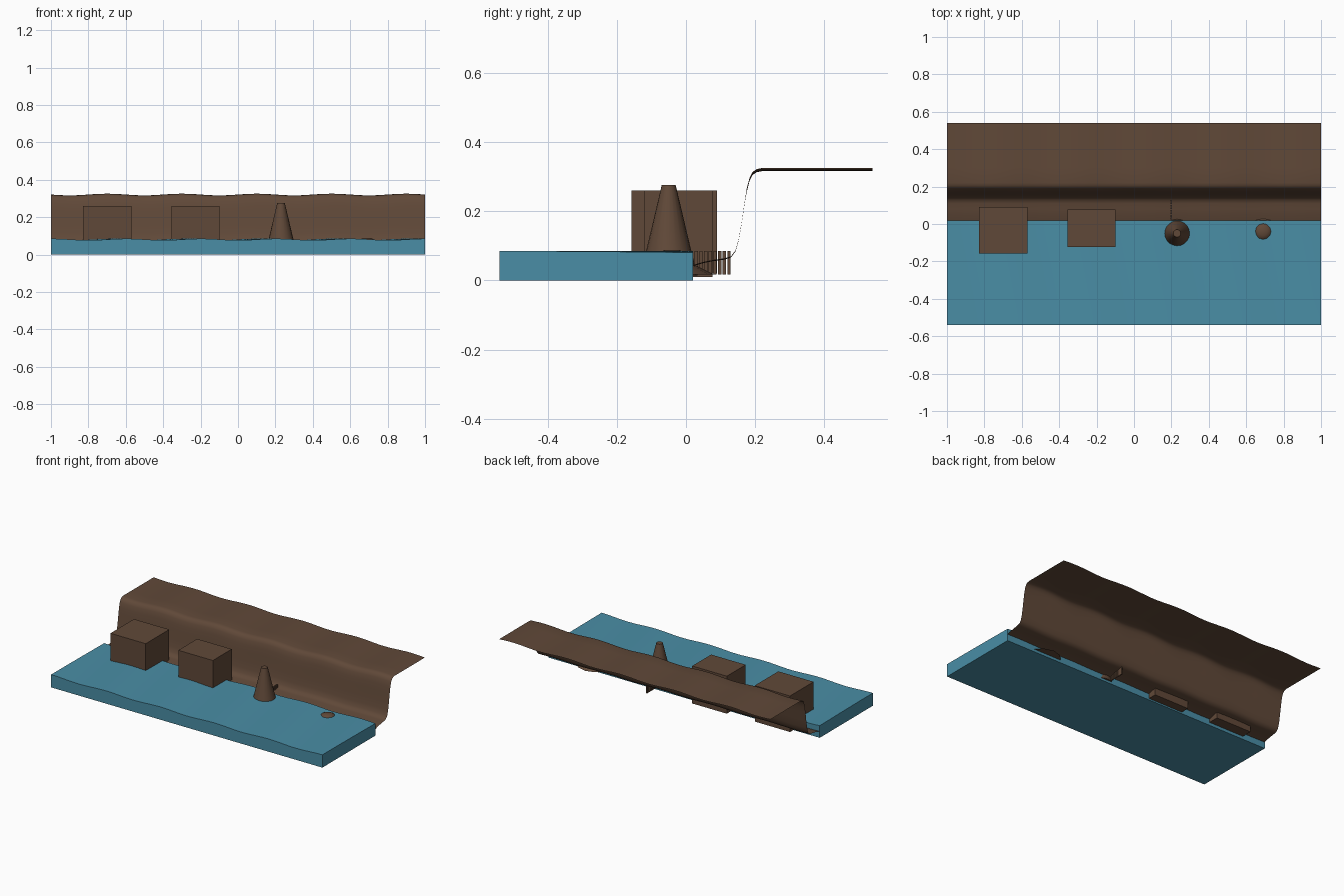
import bpy, bmesh, math

if "Cube" in bpy.data.objects:
    bpy.data.objects.remove(bpy.data.objects["Cube"])

def material(name, rgb):
    m = bpy.data.materials.new(name)
    m.diffuse_color = (*rgb, 1)
    m.use_nodes = True
    m.node_tree.nodes["Principled BSDF"].inputs["Base Color"].default_value = m.diffuse_color
    return m

ROCK = material("brown_rock", (0.118, 0.066, 0.040))
WATER = material("blue_water", (0.068, 0.27, 0.38))

def make(name, bm, mat, smooth=None):
    me = bpy.data.meshes.new(name)
    bm.to_mesh(me)
    bm.free()
    ob = bpy.data.objects.new(name, me)
    bpy.context.collection.objects.link(ob)
    me.materials.append(mat)
    if smooth:
        bpy.ops.object.select_all(action='DESELECT')
        ob.select_set(True)
        bpy.context.view_layer.objects.active = ob
        bpy.ops.object.shade_smooth_by_angle(angle=math.radians(smooth))
    return ob

def sheet(bm, profile, wave, nx=60):
    """Sweep a (y, z) profile along x, rippled in height."""
    rows = []
    for i in range(nx + 1):
        x = -1 + 2 * i / nx
        rows.append([bm.verts.new((x, y, z + wave(x, y))) for y, z in profile])
    for a, b in zip(rows, rows[1:]):
        for j in range(len(profile) - 1):
            bm.faces.new((a[j], b[j], b[j + 1], a[j + 1]))
    return rows

# Rippled water slab
bm = bmesh.new()
prof = [(-0.54 + 0.56 * j / 10, 0.081) for j in range(11)]
sheet(bm, prof, lambda x, y: 0.004 * math.cos(5 * math.pi * (x - 0.1) + 3 * y))
border = [e for e in bm.edges if e.is_boundary]
ext = bmesh.ops.extrude_edge_only(bm, edges=border)["geom"]
low = [g for g in ext if isinstance(g, bmesh.types.BMVert)]
for v in low:
    v.co.z = 0
bmesh.ops.contextual_create(bm, geom=[g for g in ext if isinstance(g, bmesh.types.BMEdge)
                                      and g.is_boundary])
bmesh.ops.recalc_face_normals(bm, faces=bm.faces)
make("water", bm, WATER, 30)

# Cliff sheet: shore, steep wall, flat plateau
bm = bmesh.new()
prof = [(0.02, 0.043), (0.05, 0.052), (0.08, 0.058), (0.11, 0.062), (0.13, 0.068),
        (0.143, 0.085), (0.152, 0.115), (0.161, 0.165), (0.169, 0.22), (0.176, 0.262),
        (0.184, 0.293), (0.193, 0.31), (0.205, 0.318), (0.22, 0.321), (0.30, 0.321),
        (0.42, 0.321), (0.54, 0.321)]
sheet(bm, prof, lambda x, y: 0.0045 * math.cos(5 * math.pi * (x - 0.1)) * (1 if y > 0.17 else 0.4))
make("cliff", bm, ROCK, 60)

def box(bm, x0, x1, y0, y1, z0, z1):
    vs = bmesh.ops.create_cube(bm, size=1)["verts"]
    for v in vs:
        v.co = (x1 if v.co.x > 0 else x0, y1 if v.co.y > 0 else y0, z1 if v.co.z > 0 else z0)

# Two square sea stacks
for name, dims in (("large_stack", (-0.83, -0.57, -0.158, 0.09, 0.02, 0.26)),
                   ("small_stack", (-0.355, -0.10, -0.122, 0.077, 0.01, 0.26))):
    bm = bmesh.new()
    box(bm, *dims)
    make(name, bm, ROCK)

def lathe(name, x, y, profile, sides):
    """Closed turned solid from (radius, z) rings, bottom to top."""
    bm = bmesh.new()
    rings = [[bm.verts.new((x + r * math.cos(2 * math.pi * k / sides),
                            y + r * math.sin(2 * math.pi * k / sides), z))
              for k in range(sides)] for r, z in profile]
    for a, b in zip(rings, rings[1:]):
        for k in range(sides):
            n = (k + 1) % sides
            bm.faces.new((a[k], a[n], b[n], b[k]))
    bm.faces.new(rings[0][::-1])
    bm.faces.new(rings[-1])
    make(name, bm, ROCK, 35)

# Pointed needle and mostly sunken stump
lathe("needle", 0.23, -0.05, [(0.083, 0.015), (0.066, 0.083), (0.02, 0.277)], 20)
lathe("stump", 0.69, -0.04, [(0.12, 0.018), (0.065, 0.045), (0.042, 0.078), (0.022, 0.088)], 12)

# Row of small stones between needle and cliff
bm = bmesh.new()
for k in range(8):
    y = 0.03 + 0.0135 * k
    box(bm, 0.196, 0.204, y - 0.0048, y + 0.0048, 0.018, 0.085)
make("stone_row", bm, ROCK)
